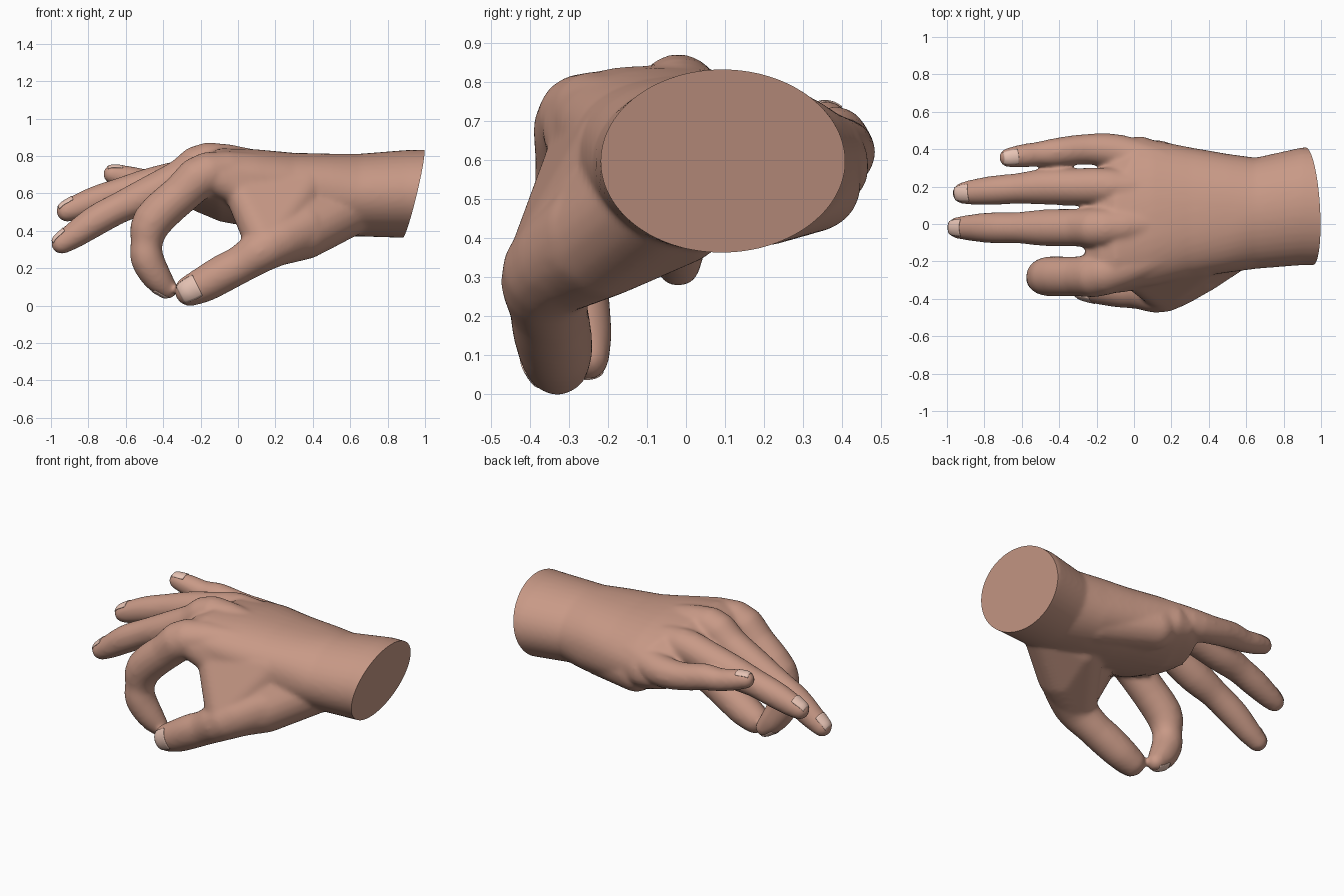
import bpy, bmesh, math
from mathutils import Vector

if "Cube" in bpy.data.objects:
    bpy.data.objects.remove(bpy.data.objects["Cube"])


def material(name, color):
    m = bpy.data.materials.new(name)
    m.diffuse_color = color
    m.use_nodes = True
    m.node_tree.nodes["Principled BSDF"].inputs["Base Color"].default_value = m.diffuse_color
    return m


skin = material("skin", (0.58, 0.32, 0.24, 1))
nail_mat = material("nail", (0.80, 0.55, 0.46, 1))

bm = bmesh.new()
unit = bmesh.new()
bmesh.ops.create_icosphere(unit, subdivisions=3, radius=1)
BALL = [v.co.copy() for v in unit.verts]
unit.free()


def hull(balls):
    """Add the convex hull of several (x, y, z, r) balls."""
    t = bmesh.new()
    for b in balls:
        for p in BALL:
            t.verts.new(Vector(b[:3]) + p * b[3])
    bmesh.ops.convex_hull(t, input=t.verts[:])
    bmesh.ops.delete(t, geom=[v for v in t.verts if not v.link_faces], context='VERTS')
    new = {v: bm.verts.new(v.co) for v in t.verts}
    for f in t.faces:
        bm.faces.new([new[v] for v in f.verts])
    t.free()


def chain(points, steps=3):
    """Smooth tapered limb through (x, y, z, r) balls."""
    p = [Vector(q) for q in points]
    p = [p[0]] + p + [p[-1]]
    path = []
    for i in range(1, len(p) - 2):
        a, b, c, d = p[i - 1:i + 3]
        for s in range(steps):
            t = s / steps
            path.append(0.5 * (2 * b + (c - a) * t + (2 * a - 5 * b + 4 * c - d) * t * t
                               + (3 * b - a - 3 * c + d) * t ** 3))
    path.append(p[-1])
    for a, b in zip(path, path[1:]):
        hull([a, b])


# palm and wrist: rounded sections (x, y min, y max, z min, z max, tilt)
SECTIONS = [(1.10, -.22, .405, .36, .835, 0), (.90, -.22, .41, .362, .832, 0),
            (.65, -.24, .355, .37, .812, 0), (.50, -.26, .375, .37, .812, -.03),
            (.30, -.29, .41, .385, .815, -.06), (.10, -.33, .45, .42, .83, -.10),
            (-.10, -.36, .47, .46, .83, -.14), (-.19, -.35, .46, .50, .78, -.16),
            (-.26, -.30, .40, .53, .71, -.16)]
N = 40
rings = []
for x, y0, y1, z0, z1, tilt in SECTIONS:
    ring = []
    for k in range(N):
        c, s = math.cos(k * math.tau / N), math.sin(k * math.tau / N)
        e = 1 if x > .6 else 2 / 2.25
        dy = math.copysign(abs(c) ** e, c) * (y1 - y0) / 2
        dz = math.copysign(abs(s) ** e, s) * (z1 - z0) / 2
        y = (y0 + y1) / 2 + dy
        sx = x + (0.45 * max(0, y - .15) if x < 0 else 0)
        ring.append(bm.verts.new((sx, y, (z0 + z1) / 2 + dz + tilt * dy)))
    rings.append(ring)
for a, b in zip(rings, rings[1:]):
    for k in range(N):
        bm.faces.new((a[k], a[(k + 1) % N], b[(k + 1) % N], b[k]))
bm.faces.new(rings[0])
bm.faces.new(rings[-1])

# thumb muscle with the web towards the index finger, and little finger side muscle
hull([(.15, -.345, .32, .122), (.35, -.22, .395, .15), (.38, -.02, .46, .13),
      (.60, -.05, .53, .155), (.30, -.12, .62, .15)])
hull([(.15, -.345, .34, .112), (.01, -.265, .62, .09), (.35, -.15, .62, .14),
      (.20, -.10, .55, .13)])
hull([(.01, -.265, .62, .09), (-.10, -.27, .68, .10), (.20, -.18, .66, .12)])
hull([(.45, .20, .52, .14), (.12, .325, .54, .125), (.20, .15, .55, .14)])

# fingers
chain([(.15, -.17, .72, .09), (-.16, -.265, .705, .117), (-.30, -.28, .60, .107),
       (-.455, -.28, .455, .107), (-.488, -.285, .34, .086), (-.485, -.285, .25, .089),
       (-.435, -.268, .155, .079), (-.378, -.252, .09, .055)])
chain([(.15, 0, .73, .09), (-.16, -.02, .765, .108), (-.30, -.02, .685, .101),
       (-.47, -.02, .595, .099), (-.62, -.02, .53, .084), (-.76, -.02, .455, .083),
       (-.87, -.02, .38, .071), (-.942, -.02, .333, .058)])
chain([(.15, .18, .70, .09), (-.13, .20, .715, .101), (-.30, .20, .68, .099),
       (-.47, .20, .64, .097), (-.62, .19, .605, .082), (-.75, .18, .565, .079),
       (-.86, .17, .525, .068), (-.915, .165, .505, .057)])
chain([(.15, .32, .65, .09), (-.08, .385, .62, .094), (-.25, .40, .63, .082),
       (-.40, .385, .66, .078), (-.50, .375, .665, .067), (-.59, .365, .685, .063),
       (-.67, .355, .703, .052)])
# thumb
chain([(.35, -.22, .41, .15), (.16, -.35, .315, .122), (.02, -.352, .225, .102),
       (-.08, -.345, .172, .102), (-.18, -.335, .115, .096), (-.256, -.33, .080, .083)])

bmesh.ops.recalc_face_normals(bm, faces=bm.faces[:])
mesh = bpy.data.meshes.new("hand")
bm.to_mesh(mesh)
bm.free()
hand = bpy.data.objects.new("hand", mesh)
bpy.context.collection.objects.link(hand)

# fuse all the parts into one smooth skin
rm = hand.modifiers.new("fuse", 'REMESH')
rm.mode = 'VOXEL'
rm.voxel_size = 0.011
sm = hand.modifiers.new("soften", 'SMOOTH')
sm.factor = 0.5
sm.iterations = 14
dg = bpy.context.evaluated_depsgraph_get()
fused = bpy.data.meshes.new_from_object(hand.evaluated_get(dg))
hand.modifiers.clear()

# slanted flat cut across the wrist
bm = bmesh.new()
bm.from_mesh(fused)
bmesh.ops.bisect_plane(bm, geom=bm.verts[:] + bm.edges[:] + bm.faces[:], dist=1e-5,
                       plane_co=(.938, .1, .6), plane_no=(1, .06, -.24), clear_outer=True)
bmesh.ops.holes_fill(bm, edges=[e for e in bm.edges if e.is_boundary], sides=0)
bmesh.ops.recalc_face_normals(bm, faces=bm.faces[:])
bm.to_mesh(fused)
bm.free()
hand.data = fused
fused.materials.clear()
fused.materials.append(skin)


def smooth(ob):
    bpy.ops.object.select_all(action='DESELECT')
    ob.select_set(True)
    bpy.context.view_layer.objects.active = ob
    bpy.ops.object.shade_smooth_by_angle(angle=math.radians(50))


smooth(hand)


def nail(name, tip, along, up, r, length):
    """Curved plate wrapped onto the finger tip."""
    d = Vector(along).normalized()
    n = Vector(up)
    n = (n - d * n.dot(d)).normalized()
    s = d.cross(n)
    b = bmesh.new()
    bmesh.ops.create_grid(b, x_segments=12, y_segments=12, size=1)
    for v in b.verts:
        u, a = v.co.x, v.co.y * math.radians(46)
        drop = 0.25 * r * max(0, u) ** 2
        v.co = (Vector(tip) + d * (r * .68 + (u - 1) * length / 2)
                + n * (r * math.cos(a) - drop) + s * r * math.sin(a) * (1 - .15 * u * u))
    me = bpy.data.meshes.new(name)
    b.to_mesh(me)
    b.free()
    ob = bpy.data.objects.new(name, me)
    bpy.context.collection.objects.link(ob)
    me.materials.append(nail_mat)
    w = ob.modifiers.new("wrap", 'SHRINKWRAP')
    w.target = hand
    w.wrap_method = 'NEAREST_SURFACEPOINT'
    w.wrap_mode = 'OUTSIDE_SURFACE'
    w.offset = 0.001
    t = ob.modifiers.new("thickness", 'SOLIDIFY')
    t.thickness = 0.005
    t.offset = 0
    smooth(ob)


nail("index_nail", (-.378, -.252, .09), (.65, .15, -.75), (-.75, 0, -.65), .055, .085)
nail("middle_nail", (-.942, -.02, .333), (-.85, 0, -.53), (-.3, 0, 1), .058, .09)
nail("ring_nail", (-.915, .165, .505), (-.94, -.08, -.33), (-.1, 0, 1), .057, .09)
nail("little_nail", (-.67, .355, .703), (-.97, -.12, .2), (0, 0, 1), .052, .08)
nail("thumb_nail", (-.256, -.33, .080), (-.88, .05, -.45), (-.1, -1, .1), .083, .11)
